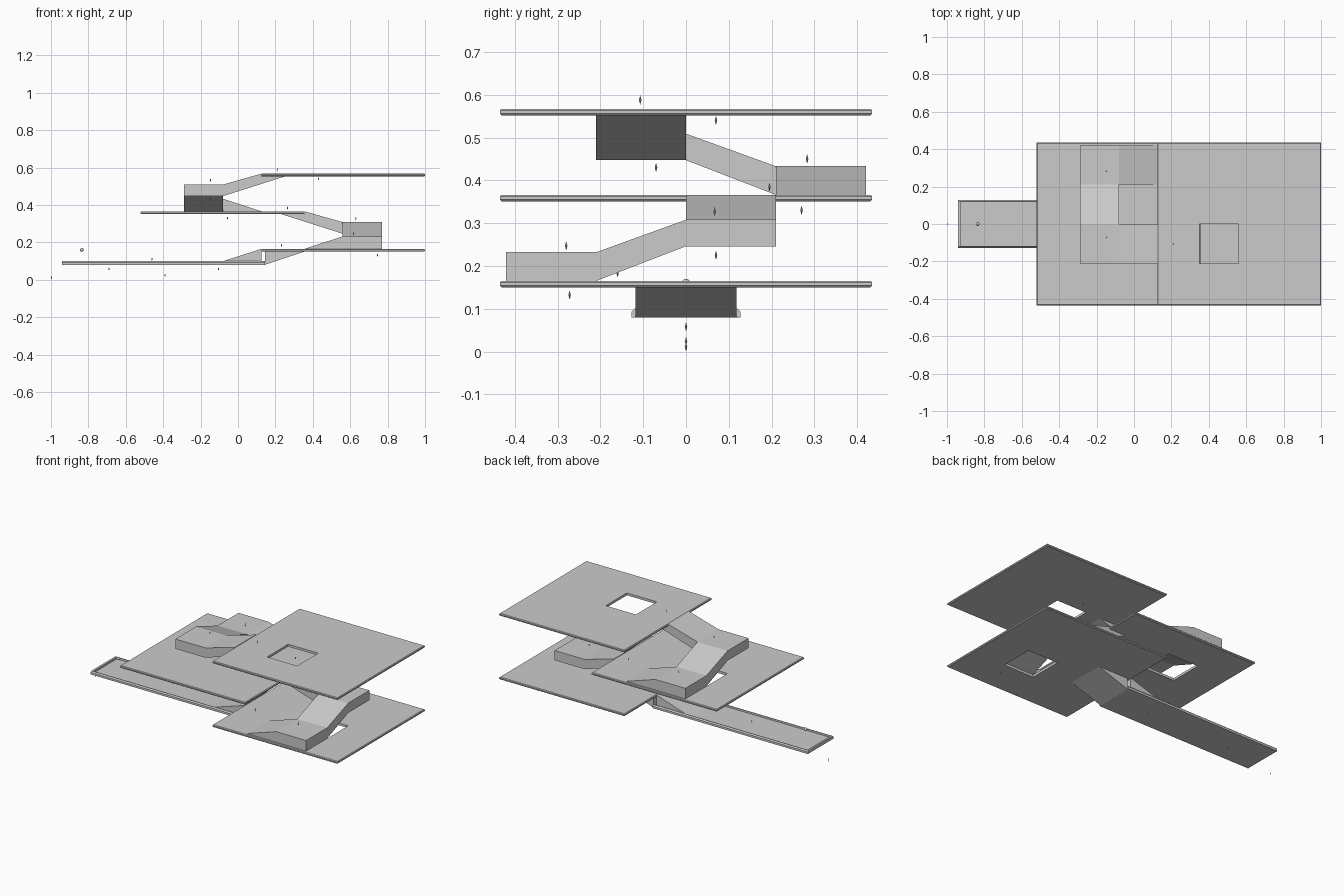
import bpy, bmesh, math
from mathutils import Matrix, Vector

cube = bpy.data.objects.get("Cube")
if cube:
    bpy.data.objects.remove(cube)

grey = bpy.data.materials.new("light_grey")
grey.use_nodes = True
COLOUR = (0.6, 0.6, 0.6, 1)
grey.diffuse_color = COLOUR
grey.node_tree.nodes["Principled BSDF"].inputs["Base Color"].default_value = COLOUR

STAY = Matrix.Identity(4)
# The next storey is the first one turned half round and lifted
TURN = Matrix.Translation((0.48, 0, 0.201)) @ Matrix.Rotation(math.pi, 4, 'Z')


def finish(name, bm, place=STAY):
    bm.transform(place)
    bmesh.ops.recalc_face_normals(bm, faces=bm.faces)
    mesh = bpy.data.meshes.new(name)
    bm.to_mesh(mesh)
    bm.free()
    mesh.materials.append(grey)
    obj = bpy.data.objects.new(name, mesh)
    bpy.context.collection.objects.link(obj)
    return obj


def prism(name, profile, lo, hi, axis='y', place=STAY):
    """Extrude a side profile of (along, z) points across the other axis."""
    bm = bmesh.new()
    ends = []
    for s in (lo, hi):
        pts = [(a, s, z) if axis == 'y' else (s, a, z) for a, z in profile]
        ends.append([bm.verts.new(p) for p in pts])
        bm.faces.new(ends[-1])
    n = len(profile)
    for i in range(n):
        j = (i + 1) % n
        bm.faces.new((ends[0][i], ends[0][j], ends[1][j], ends[1][i]))
    return finish(name, bm, place)


def box(name, x, y, z, place=STAY):
    return prism(name, [(x[0], z[0]), (x[1], z[0]), (x[1], z[1]), (x[0], z[1])],
                 y[0], y[1], place=place)


def rect(x0, x1, y0, y1, inset=0):
    return [(x0 + inset, y0 + inset), (x1 - inset, y0 + inset),
            (x1 - inset, y1 - inset), (x0 + inset, y1 - inset)]


def plate(name, outer, hole, z0, z1, place=STAY, e=0.004):
    """Floor slab with eased outer edges and a rectangular opening."""
    rings = [(rect(*hole), z0), (rect(*outer, e), z0), (rect(*outer), z0 + e),
             (rect(*outer), z1 - e), (rect(*outer, e), z1), (rect(*hole), z1)]
    bm = bmesh.new()
    loops = [[bm.verts.new((x, y, z)) for x, y in r] for r, z in rings]
    for k, a in enumerate(loops):
        b = loops[(k + 1) % len(loops)]
        for i in range(4):
            j = (i + 1) % 4
            bm.faces.new((a[i], a[j], b[j], b[i]))
    return finish(name, bm, place)


# Two storeys, each a floor with an opening and a U-shaped ramp
SLAB = (0.125, 1.0, -0.435, 0.435)
XL, X0, X1 = 0.355, 0.56, 0.77
Z0, Z1, Z2, Z3, Z4 = 0.165, 0.232, 0.246, 0.308, 0.366
for label, place in (("lower", STAY), ("middle", TURN)):
    plate(label + "_floor", SLAB, (X0, X1, -0.21, 0), 0.15, Z0, place)
    prism(label + "_first_ramp", [(XL, Z0), (X0, Z0), (X0, Z1)], -0.42, -0.21, place=place)
    box(label + "_first_landing", (X0, X1), (-0.42, -0.21), (Z0, Z1), place)
    prism(label + "_side_ramp", [(-0.21, Z0), (-0.21, Z1), (0, Z3), (0, Z2)],
          X0, X1, 'x', place)
    box(label + "_second_landing", (X0, X1), (0, 0.21), (Z2, Z3), place)
    prism(label + "_last_ramp", [(X0, Z2), (X0, Z3), (XL, Z4), (XL, 0.351), (0.23, 0.351)],
          0, 0.21, place=place)

# Roof slab
plate("top_floor", SLAB, (0.35, X0, -0.21, 0), 0.552, 0.567)

# Entrance walkway with a raised, sloping rim
box("walkway_deck", (-0.94, 0.145), (-0.127, 0.127), (0.08, 0.088))
RIM = [(0.127, 0.088), (0.127, 0.093), (0.120, 0.1), (0.117, 0.1), (0.117, 0.088)]
for side, s in (("left", 1), ("right", -1)):
    prism("walkway_rim_" + side, [(y * s, z) for y, z in RIM], -0.94, 0.145, 'x')
box("walkway_end_rim", (-0.94, -0.928), (-0.117, 0.117), (0.088, 0.1))
prism("entrance_ramp", [(-0.115, 0.088), (0.125, 0.088), (0.125, Z0)], -0.117, 0.117)
prism("ramp_underside", [(0.145, 0.08), (0.145, 0.15), (0.355, 0.15)], -0.118, 0.118)

# Small pointed markers
MARKERS = [(0.21, -0.107, 0.588), (0.43, 0.07, 0.54), (-0.147, -0.07, 0.532),
           (-0.147, -0.07, 0.43), (-0.147, 0.283, 0.45), (0.265, 0.195, 0.384),
           (-0.056, 0.27, 0.33), (0.63, 0.067, 0.327), (0.617, 0.07, 0.225),
           (0.617, -0.28, 0.247), (0.233, -0.16, 0.184), (0.746, -0.272, 0.132),
           (-0.46, 0, 0.11), (-0.104, 0, 0.058), (-0.69, 0, 0.058),
           (-0.39, 0, 0.024), (-0.997, 0, 0.011)]
bm = bmesh.new()
for c in MARKERS:
    for s in (1, -1):
        m = Matrix.Translation(Vector(c) + Vector((0, 0, s * 0.0055)))
        bmesh.ops.create_cone(bm, segments=4, radius1=0.003 if s > 0 else 0,
                              radius2=0 if s > 0 else 0.003, depth=0.011,
                              cap_ends=False, matrix=m)
bmesh.ops.remove_doubles(bm, verts=bm.verts, dist=0.0005)
finish("markers", bm)

# Ball above the walkway
bm = bmesh.new()
bmesh.ops.create_uvsphere(bm, u_segments=16, v_segments=8, radius=0.01,
                          matrix=Matrix.Translation((-0.835, 0, 0.16)))
for f in bm.faces:
    f.smooth = True
finish("walkway_ball", bm)
